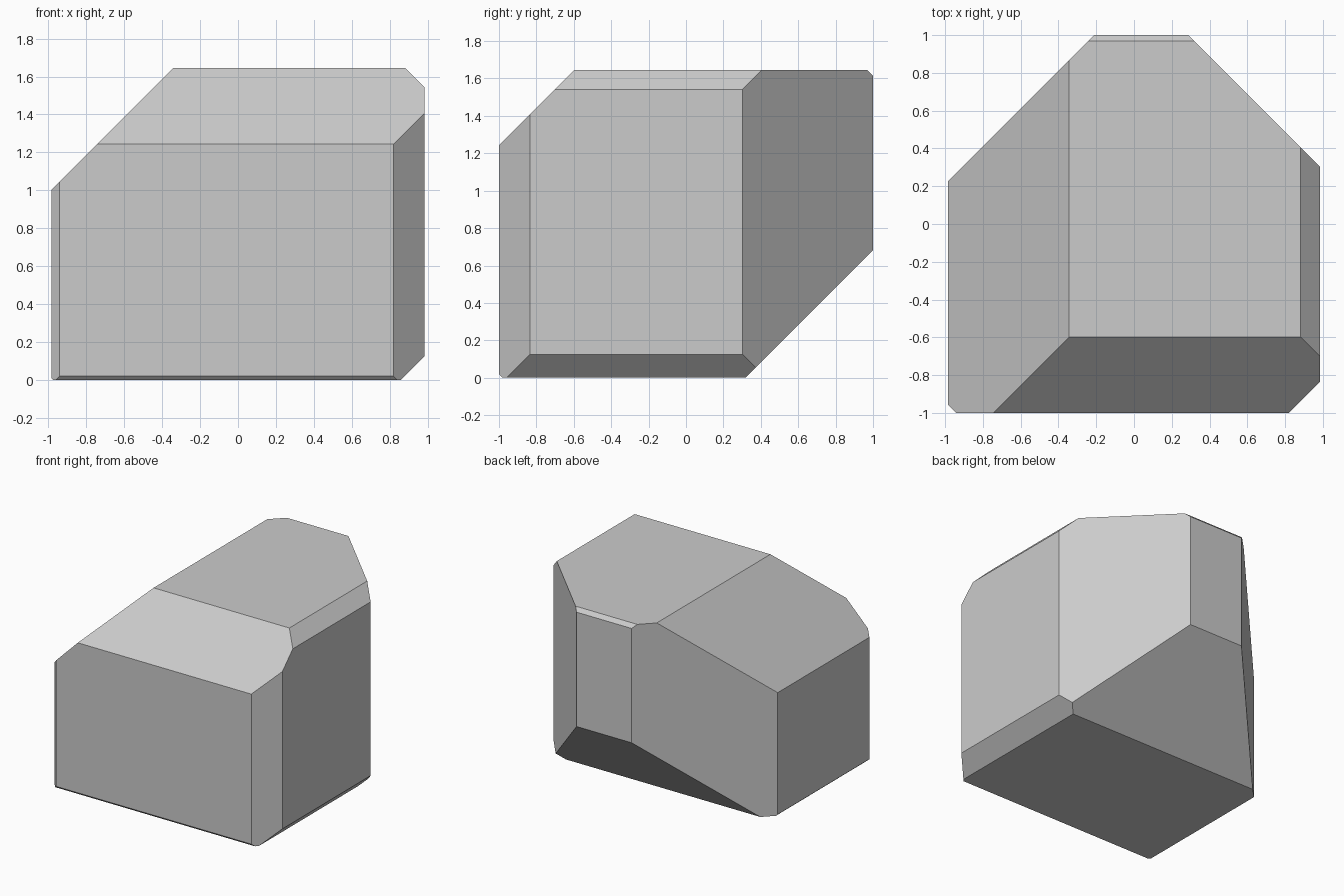
import bpy
import bmesh
from mathutils import Vector

if "Cube" in bpy.data.objects:
    bpy.data.objects.remove(bpy.data.objects["Cube"])

HALF_X, HALF_Y, HEIGHT = 0.985, 1.0, 1.645

# 45 degree cuts on the box edges: outward direction, and the value of dot(direction, point) on the cut
CUTS = [
    ((-1, 0, 1), 1.988), ((1, 0, 1), 2.527),     # top left, top right
    ((1, 0, -1), 0.86), ((-1, 0, -1), 0.975),    # bottom right, bottom left
    ((-1, 1, 0), 1.21), ((1, 1, 0), 1.287),      # back left, back right
    ((-1, -1, 0), 1.941), ((1, -1, 0), 1.82),    # front left, front right
    ((0, -1, 1), 2.243), ((0, 1, 1), 2.615),     # top front, top back
    ((0, 1, -1), 0.317), ((0, -1, -1), 0.98),    # bottom back, bottom front
]


def slice_off(bm, direction, offset):
    """Remove everything beyond the plane and cap the opening."""
    n = Vector(direction)
    geom = bm.verts[:] + bm.edges[:] + bm.faces[:]
    cut = bmesh.ops.bisect_plane(bm, geom=geom, dist=1e-5, plane_co=n * (offset / n.length_squared),
                                 plane_no=n, clear_outer=True)
    edges = [e for e in cut["geom_cut"] if isinstance(e, bmesh.types.BMEdge)]
    if edges:
        bmesh.ops.contextual_create(bm, geom=edges)


# Faceted block: a box with every edge sliced at 45 degrees
bm = bmesh.new()
bmesh.ops.create_cube(bm, size=1)
for v in bm.verts:
    v.co = (v.co.x * 2 * HALF_X, v.co.y * 2 * HALF_Y, (v.co.z + 0.5) * HEIGHT)
for direction, offset in CUTS:
    slice_off(bm, direction, offset)
bmesh.ops.recalc_face_normals(bm, faces=bm.faces[:])

mesh = bpy.data.meshes.new("faceted_block")
bm.to_mesh(mesh)
bm.free()
bpy.context.collection.objects.link(bpy.data.objects.new("faceted_block", mesh))
